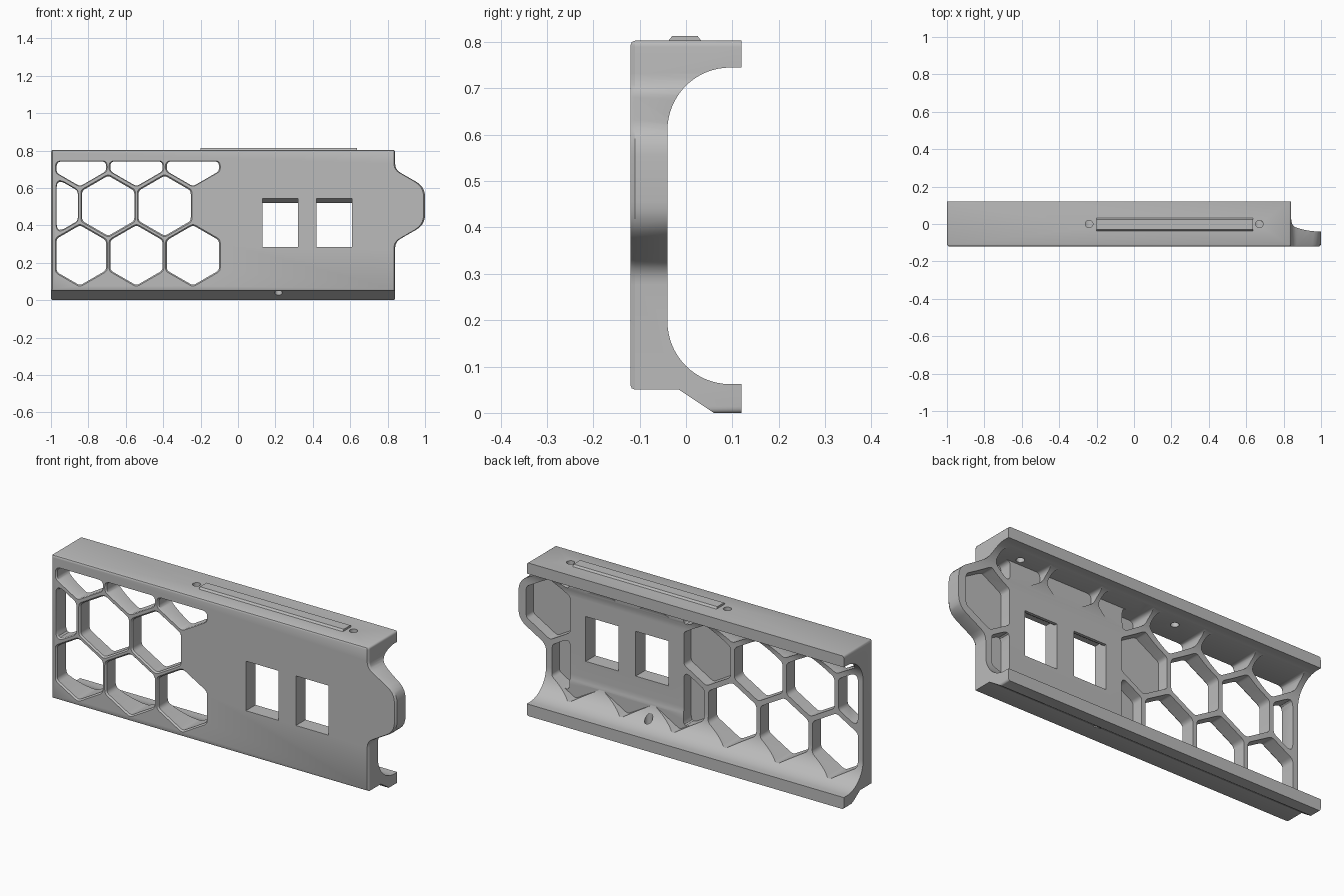
import bpy, bmesh, math
from mathutils import Vector

if "Cube" in bpy.data.objects:
    bpy.data.objects.remove(bpy.data.objects["Cube"])

grey = bpy.data.materials.new("light_grey")
grey.use_nodes = True
grey.diffuse_color = (0.5, 0.5, 0.5, 1)
grey.node_tree.nodes["Principled BSDF"].inputs["Base Color"].default_value = (0.5, 0.5, 0.5, 1)


def loft(name, rings):
    """Solid through matching closed rings, capped at both ends."""
    bm = bmesh.new()
    loops = [[bm.verts.new(p) for p in ring] for ring in rings]
    n = len(loops[0])
    for a, b in zip(loops, loops[1:]):
        for i in range(n):
            j = (i + 1) % n
            bm.faces.new((a[i], a[j], b[j], b[i]))
    bm.faces.new(loops[0])
    bm.faces.new(loops[-1][::-1])
    bmesh.ops.recalc_face_normals(bm, faces=bm.faces)
    mesh = bpy.data.meshes.new(name)
    bm.to_mesh(mesh)
    bm.free()
    mesh.materials.append(grey)
    ob = bpy.data.objects.new(name, mesh)
    bpy.context.collection.objects.link(ob)
    return ob


def along_x(name, pts, x0, x1):
    return loft(name, [[(x, y, z) for y, z in pts] for x in (x0, x1)])


def along_y(name, pts, y0, y1, flare=0.0):
    """Prism of an x-z outline, optionally widened where it leaves the front."""
    ring = lambda y, g=0.0: [(cx + (x - cx) * (1 + g), y, cz + (z - cz) * (1 + g)) for x, z in pts]
    cx = sum(p[0] for p in pts) / len(pts)
    cz = sum(p[1] for p in pts) / len(pts)
    rings = [ring(y0), ring(y1)]
    if flare:
        rings = [ring(y0, flare * 2), ring(-0.112), ring(y1)]
    return loft(name, rings)


def rounded(pts, radii, steps=5):
    """Fillet the corners of a polygon."""
    out, n = [], len(pts)
    if not isinstance(radii, (list, tuple)):
        radii = [radii] * n
    for i, r in enumerate(radii):
        p, a, b = Vector(pts[i]), Vector(pts[i - 1]), Vector(pts[(i + 1) % n])
        da, db = a - p, b - p
        half = da.angle(db) / 2
        t = min(r / math.tan(half), 0.48 * da.length, 0.48 * db.length)
        s, e = p + da.normalized() * t, p + db.normalized() * t
        for k in range(steps + 1):
            u = k / steps
            q = s * (1 - u) ** 2 + p * 2 * u * (1 - u) + e * u * u
            out.append((q.x, q.y))
    return out


def clip(pts, axis, limit, sign):
    """Keep the part of a polygon where sign * (coordinate - limit) >= 0."""
    out = []
    for i, b in enumerate(pts):
        a = pts[i - 1]
        da, db = sign * (a[axis] - limit), sign * (b[axis] - limit)
        if da * db < 0:
            u = da / (da - db)
            out.append(tuple(a[k] + (b[k] - a[k]) * u for k in (0, 1)))
        if db >= 0:
            out.append(b)
    return out


def hexagon(x, z, r=0.161):
    pts = [(x + r * math.sin(k * math.pi / 3), z + r * math.cos(k * math.pi / 3)) for k in range(6)]
    return clip(clip(pts, 0, -0.97, 1), 1, 0.742, -1)


def boolean(target, tool, operation="DIFFERENCE"):
    mod = target.modifiers.new("cut", "BOOLEAN")
    mod.operation, mod.solver, mod.object = operation, "EXACT", tool
    bpy.context.view_layer.objects.active = target
    bpy.ops.object.modifier_apply(modifier=mod.name)
    bpy.data.objects.remove(tool)


# Channel section: front wall, two flanges and their large inner fillets
R, CY, LOW, HIGH = 0.135, 0.095, 0.197, 0.61
arc = [math.pi / 2 * k / 16 for k in range(17)]
section = [(0.06, 0), (-0.015, 0.05), (-0.11, 0.05), (-0.117, 0.053), (-0.12, 0.06),
           (-0.12, 0.793), (-0.117, 0.8), (-0.11, 0.803), (0.12, 0.803), (0.12, HIGH + R)]
section += [(CY - R * math.sin(a), HIGH + R * math.cos(a)) for a in arc]
section += [(CY - R * math.cos(a), LOW - R * math.sin(a)) for a in arc]
section += [(0.12, LOW - R), (0.12, 0)]
body = along_x("bracket_body", section, -1.1, 1.1)

# Front outline with the end tab
outline = rounded([(-1, -0.001), (0.84, -0.001), (0.84, 0.312), (1, 0.404), (1, 0.606),
                   (0.84, 0.698), (0.84, 0.804), (-1, 0.804)],
                  [0.015, 0.015, 0.06, 0.09, 0.09, 0.06, 0.015, 0.015])
limits = loft("outline_tool", [[(x * s, y, z) for x, z in outline]
                               for y, s in ((-0.125, 0.988), (-0.11, 1), (0.2, 1))])
boolean(body, limits, "INTERSECT")

# Honeycomb: open cells on one half, blind pockets behind the other
PITCH, ROWS = 0.302, (0.24, 0.505, 0.77)
for row, z in enumerate(ROWS):
    start = -0.996 if row == 1 else -0.845
    for col in range(7 if row == 1 else 6):
        x = start + col * PITCH
        cell = hexagon(x, z)
        if col < 3:
            boolean(body, along_y("cell", rounded(cell, 0.03), -0.125, 0.3, 0.04))
            continue
        # Shallow recess in the fillets over the window block
        if row != 1:
            boolean(body, along_y("recess", rounded(cell, 0.025), -0.035, 0.3))
        # Deep pocket on either side of the window block
        for limit, sign in ((0.04, -1), (0.70, 1)):
            part = clip(cell, 0, limit, sign)
            if len(part) > 2 and max(p[0] for p in part) - min(p[0] for p in part) > 0.05:
                boolean(body, along_y("pocket", rounded(part, 0.025), -0.1, 0.3))

# Two windows with a sloping upper lip
for x in (0.13, 0.42):
    window = [(-0.2, 0.285), (-0.2, 0.545), (-0.09, 0.545), (-0.055, 0.52), (0.1, 0.52), (0.1, 0.285)]
    boolean(body, along_x("window", window, x, x + 0.19))

# Screw holes in the flanges
for x, z in ((-0.24, 0.75), (0.67, 0.75), (0.217, 0.05)):
    ring = [(0.02 * math.cos(k * math.pi / 12), 0.02 * math.sin(k * math.pi / 12)) for k in range(24)]
    boolean(body, loft("hole", [[(x + a, b, h) for a, b in ring] for h in (z - 0.1, z + 0.1)]))

# Locating ridge on the top
ridge = along_x("top_ridge", [(-0.04, 0.8), (0.035, 0.8), (0.025, 0.813), (-0.03, 0.813)], -0.2, 0.635)

bpy.ops.object.select_all(action="DESELECT")
body.select_set(True)
bpy.context.view_layer.objects.active = body
bpy.ops.object.shade_smooth_by_angle(angle=math.radians(30))
